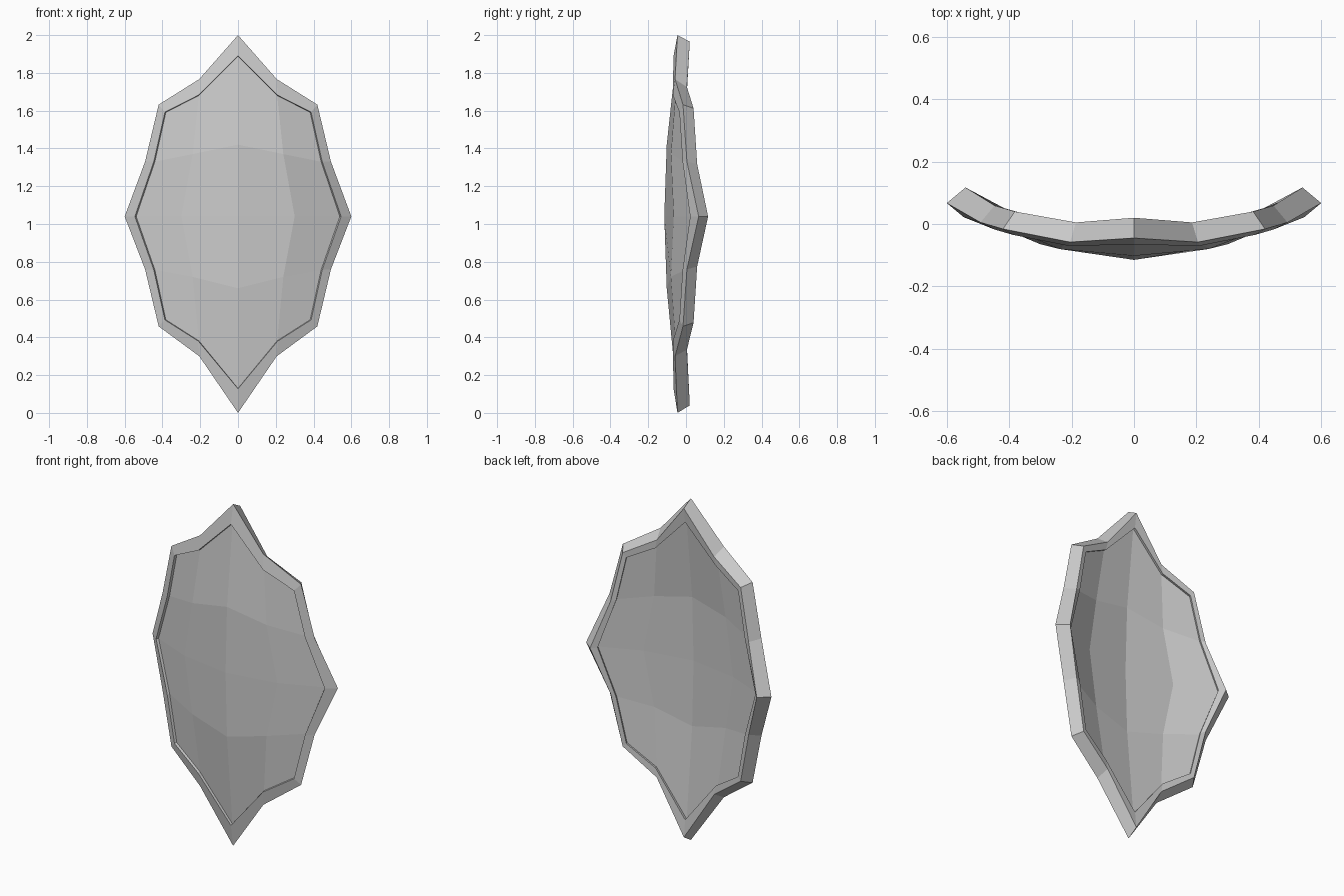
import bpy, bmesh
from mathutils import Vector

if "Cube" in bpy.data.objects:
    bpy.data.objects.remove(bpy.data.objects["Cube"])

RIM_THICK, STEP = 0.075, 0.015

# Right-half profiles, top tip to bottom tip (x, y, z)
OUTER = [(0, -.045, 2), (.205, -.058, 1.767), (.42, -.016, 1.632), (.492, .005, 1.33), (.6, .067, 1.04),
         (.492, .005, .76), (.42, -.016, .458), (.205, -.058, .3), (0, -.045, 0)]
OUTER_BACK = [(0, .02, 1.965), (.186, .005, 1.725), (.382, .04, 1.612), (.447, .059, 1.317), (.54, .117, 1.04),
              (.447, .059, .775), (.382, .04, .478), (.186, .005, .335), (0, .02, .04)]
INNER = [(0, -.066, 1.89), (.21, -.07, 1.682), (.387, -.035, 1.592), (.446, -.018, 1.33), (.546, .022, 1.04),
         (.446, -.018, .757), (.387, -.035, .492), (.21, -.07, .38), (0, -.066, .128)]
# Domed panel interior: (centre column, side column) for three rows
DOME = [((0, -.102, 1.42), (.24, -.08, 1.37)),
        ((0, -.115, 1.04), (.3, -.065, 1.04)),
        ((0, -.102, .66), (.24, -.08, .72))]


def mirror(p):
    return (-p[0], p[1], p[2])


def ring(half):
    return [Vector(p) for p in half + [mirror(p) for p in half[-2:0:-1]]]


outer, outer_back, inner = ring(OUTER), ring(OUTER_BACK), ring(INNER)
dome = [Vector(p) for c, s in DOME for p in (mirror(s), c, s)]


def grid_faces(bm, edge, mid):
    """Fill a 16-vertex loop with a 4 x 4 grid of quads."""
    rows = [[edge[k] for k in (14, 15, 0, 1, 2)]]
    for r in range(3):
        rows.append([edge[13 - r]] + mid[r * 3:r * 3 + 3] + [edge[3 + r]])
    rows.append([edge[k] for k in (10, 9, 8, 7, 6)])
    for a, b in zip(rows, rows[1:]):
        for i in range(4):
            bm.faces.new((a[i], b[i], b[i + 1], a[i + 1]))


def bridge(bm, a, b):
    for k in range(16):
        n = (k + 1) % 16
        bm.faces.new((a[k], a[n], b[n], b[k]))


def add(bm, points):
    return [bm.verts.new(p) for p in points]


# Surface normals of the front skin, used to offset steps and the back
tmp = bmesh.new()
o, i, d = add(tmp, outer), add(tmp, inner), add(tmp, dome)
grid_faces(tmp, i, d)
bridge(tmp, o, i)
bmesh.ops.recalc_face_normals(tmp, faces=tmp.faces)
tmp.normal_update()
norm = [v.normal * (-1 if v.normal.y > 0 else 1) for v in i + d]
tmp.free()
n_in, n_dome = norm[:16], norm[16:]


def offset(points, normals, dist):
    return [p - n * dist for p, n in zip(points, normals)]


# Shield: raised rim around a recessed faceted panel, front and back
bm = bmesh.new()
front_outer = add(bm, outer)
front_inner = add(bm, inner)
front_panel = add(bm, offset(inner, n_in, STEP))
front_dome = add(bm, dome)
back_outer = add(bm, outer_back)
back_inner = add(bm, offset(inner, n_in, RIM_THICK))
back_panel = add(bm, offset(inner, n_in, RIM_THICK - STEP))
back_dome = add(bm, offset(dome, n_dome, RIM_THICK - 2 * STEP))

loops = [front_panel, front_inner, front_outer, back_outer, back_inner, back_panel]
for a, b in zip(loops, loops[1:]):
    bridge(bm, a, b)
grid_faces(bm, front_panel, front_dome)
grid_faces(bm, back_panel, back_dome)
bmesh.ops.recalc_face_normals(bm, faces=bm.faces)

mesh = bpy.data.meshes.new("shield")
bm.to_mesh(mesh)
bm.free()
bpy.context.collection.objects.link(bpy.data.objects.new("shield", mesh))
